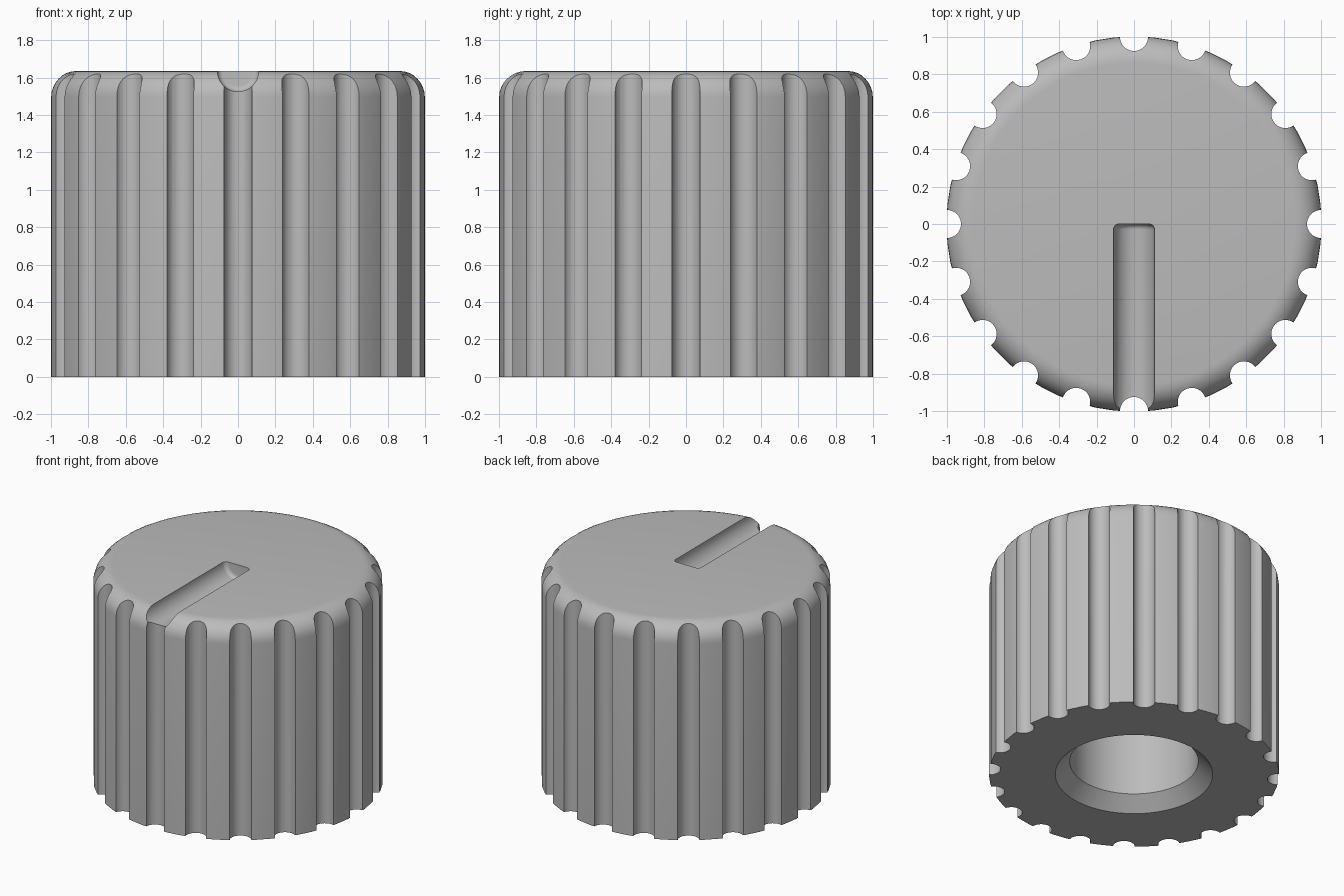
import bpy, bmesh, math
from mathutils import Matrix, Vector

if "Cube" in bpy.data.objects:
    bpy.data.objects.remove(bpy.data.objects["Cube"], do_unlink=True)

RADIUS, HEIGHT, FILLET = 1.003, 1.635, 0.14
FLUTES, FLUTE_R, GROOVE_R = 20, 0.075, 0.11
BORE_R, BORE_DEPTH, CHAMFER = 0.445, 1.2, 0.1

grey = bpy.data.materials.new("plain grey")
grey.use_nodes = True
colour = (0.5, 0.5, 0.5, 1)
grey.diffuse_color = colour
grey.node_tree.nodes["Principled BSDF"].inputs["Base Color"].default_value = colour


def make_object(name, bm):
    bmesh.ops.recalc_face_normals(bm, faces=bm.faces)
    mesh = bpy.data.meshes.new(name)
    bm.to_mesh(mesh)
    bm.free()
    mesh.materials.append(grey)
    obj = bpy.data.objects.new(name, mesh)
    bpy.context.collection.objects.link(obj)
    return obj


def lathe(name, profile, steps):
    """Closed solid turned about z; the profile runs from axis to axis."""
    bm = bmesh.new()
    rings = []
    for r, z in profile:
        rings.append([bm.verts.new((r * math.cos(math.tau * i / steps),
                                    r * math.sin(math.tau * i / steps), z))
                      for i in range(steps)])
    for a, b in zip(rings, rings[1:]):
        for i in range(steps):
            j = (i + 1) % steps
            bm.faces.new((a[i], a[j], b[j], b[i]))
    bm.faces.new(rings[0])
    bm.faces.new(rings[-1])
    return make_object(name, bm)


# Knob body: chamfered bore underneath, straight side, rounded top rim
profile = [(BORE_R, BORE_DEPTH), (BORE_R, CHAMFER), (BORE_R + CHAMFER, 0), (RADIUS, 0)]
for k in range(9):
    a = math.pi / 2 * k / 8
    profile.append((RADIUS - FILLET + FILLET * math.cos(a),
                    HEIGHT - FILLET + FILLET * math.sin(a)))
knob = lathe("knob_body", profile, 60)

# Grip flutes: a ring of upright rods to cut away
bm = bmesh.new()
for i in range(FLUTES):
    a = math.tau * i / FLUTES
    place = Matrix.Rotation(a, 4, "Z") @ Matrix.Translation((1, 0, HEIGHT / 2))
    bmesh.ops.create_cone(bm, cap_ends=True, segments=32, radius1=FLUTE_R,
                          radius2=FLUTE_R, depth=HEIGHT + 0.4, matrix=place)
flutes = make_object("flute_cutter", bm)

# Pointer groove: a lying rod with a softened inner end
soft = 0.03
rod = [(GROOVE_R, -1.2)]
for k in range(6):
    a = math.pi / 2 * k / 5
    rod.append((GROOVE_R - soft + soft * math.cos(a), -soft + soft * math.sin(a)))
groove = lathe("groove_cutter", rod, 48)
groove.data.transform(Matrix.Translation((0, 0, HEIGHT)) @ Matrix.Rotation(-math.pi / 2, 4, "X"))

# Cut, then smooth the rounded surfaces
bpy.ops.object.select_all(action="DESELECT")
knob.select_set(True)
bpy.context.view_layer.objects.active = knob
for cutter in (flutes, groove):
    cutter.hide_render = True
    mod = knob.modifiers.new("cut", "BOOLEAN")
    mod.operation, mod.solver, mod.object = "DIFFERENCE", "EXACT", cutter
    bpy.ops.object.modifier_apply(modifier=mod.name)
    bpy.data.objects.remove(cutter, do_unlink=True)
bpy.ops.object.shade_smooth_by_angle(angle=math.radians(30))
